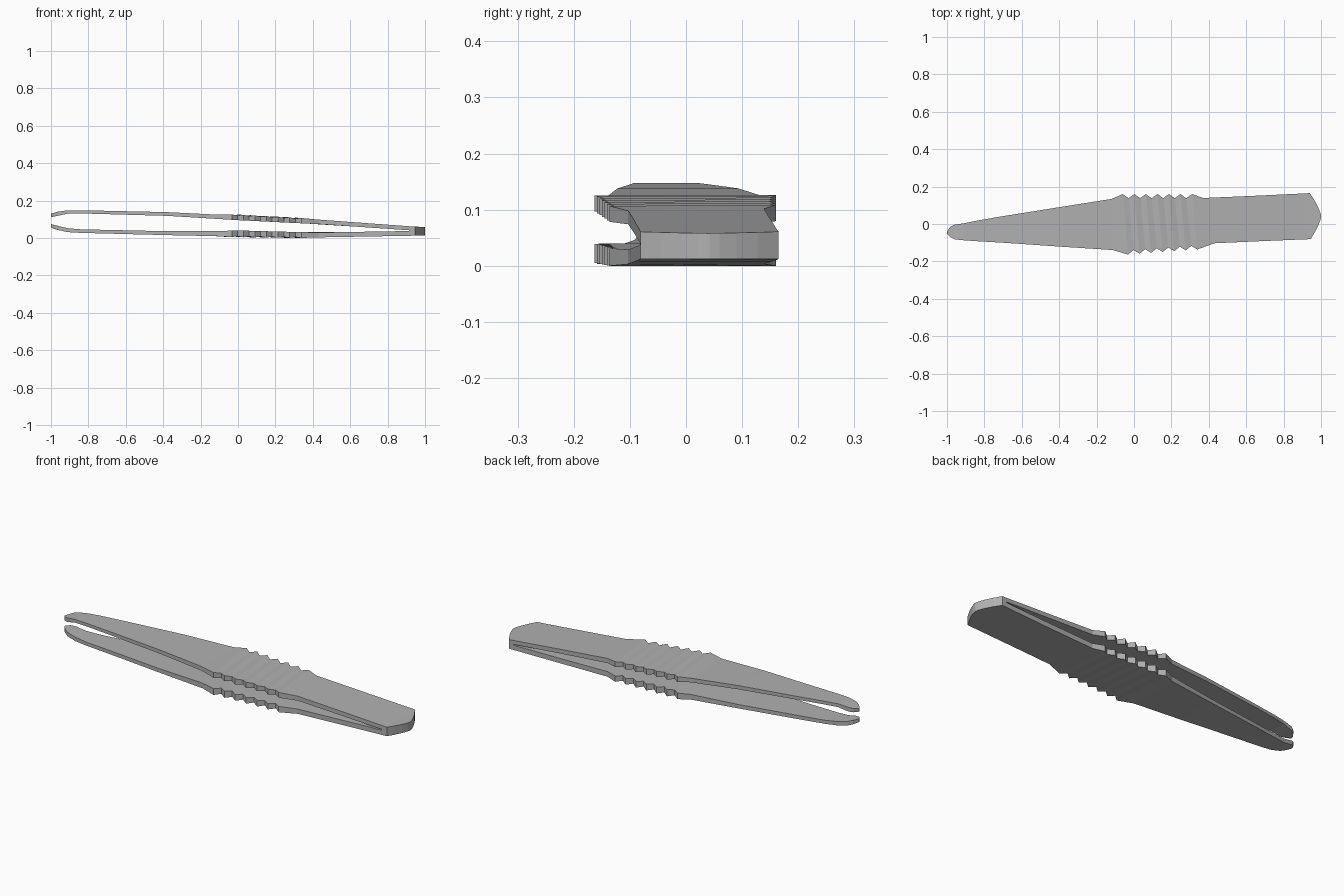
import bpy, bmesh

if "Cube" in bpy.data.objects:
    bpy.data.objects.remove(bpy.data.objects["Cube"])

grey = bpy.data.materials.new("dark_grey")
grey.diffuse_color = (.44, .44, .44, 1)
grey.use_nodes = True
grey.node_tree.nodes["Principled BSDF"].inputs["Base Color"].default_value = grey.diffuse_color


def interp(table, x):
    # linear interpolation of (x, outer z, inner z) rows
    for a, b in zip(table, table[1:]):
        if x <= b[0]:
            t = max(0, (x - a[0]) / (b[0] - a[0]))
            return [a[k] + (b[k] - a[k]) * t for k in (1, 2)]
    return list(table[-1][1:])


def loft(name, stations, profile):
    # station: (back x, back y, front x, front y, ridge height)
    bm = bmesh.new()
    rings = []
    for xb, yb, xf, yf, ridge in stations:
        ring = []
        for x, y, k in ((xb, yb, 0), (xf, yf, 0), (xf, yf, 1), (xb, yb, 1)):
            z = interp(profile, x)
            sign = 1 if z[0] > z[1] else -1
            ring.append(bm.verts.new((x, y, z[k] + (ridge * sign if k == 0 else 0))))
        rings.append(ring)
    for a, b in zip(rings, rings[1:]):
        for i in range(4):
            j = (i + 1) % 4
            bm.faces.new((a[i], a[j], b[j], b[i]))
    bm.faces.new(rings[0])
    bm.faces.new(rings[-1][::-1])
    bmesh.ops.recalc_face_normals(bm, faces=bm.faces)
    mesh = bpy.data.meshes.new(name)
    bm.to_mesh(mesh)
    bm.free()
    mesh.materials.append(grey)
    obj = bpy.data.objects.new(name, mesh)
    bpy.context.collection.objects.link(obj)
    return obj


# Tapered tip half of the arm outline
tip = [(-1, -.04, -1, -.052, 0), (-.985, -.018, -.985, -.068, 0),
       (-.965, -.005, -.96, -.082, 0), (-.91, .004, -.91, -.087, 0),
       (-.84, .018, -.84, -.092, 0), (-.7, .042, -.7, -.1, 0), (-.38, .093, -.38, -.122, 0),
       (-.12, .134, -.115, -.139, 0)]

# Zigzag grip ridges running slightly slanted across the arm
grip = []
for i in range(7):
    x = -.06 + .0617 * i
    grip.append((x, .16, x + .028, -.163 + .0045 * i, .003))
    if i < 6:
        grip.append((x + .031, .138, x + .058, -.139 + .0045 * i, -.002))

# Plain handle half and the rounded joined end
joint = (.915, .1637, .915, -.082, 0)
handle = [(.37, .139, .43, -.103, 0), (.65, .151, .65, -.093, 0), joint]
cap = [joint, (.94, .165, .945, -.081, 0),
       (.965, .127, .966, -.045, 0), (.984, .09, .985, -.008, 0),
       (.996, .06, .996, .02, 0), (1, .043, 1, .037, 0)]

upper = [(-1, .129, .111), (-.965, .14, .118), (-.91, .148, .13), (-.84, .148, .131),
         (-.38, .138, .118), (-.1, .124, .101), (0, .122, .095), (.3, .106, .08),
         (.43, .098, .074), (.915, .0625, .041)]
lower = [(-1, .055, .074), (-.965, .043, .065), (-.91, .031, .052), (-.84, .027, .046),
         (-.38, .015, .036), (-.1, .009, .037), (0, .007, .04), (.3, .003, .032),
         (.43, .003, .029), (.915, .0115, .037)]

loft("upper_arm", tip + grip + handle, upper)
loft("lower_arm", tip + grip + handle, lower)
loft("joined_end", cap, [(.915, .0625, .0115), (.94, .061, .012), (1, .058, .012)])

# Rest the model exactly on the ground
low = min(v.co.z for o in bpy.data.objects for v in o.data.vertices)
for o in bpy.data.objects:
    for v in o.data.vertices:
        v.co.z -= low
